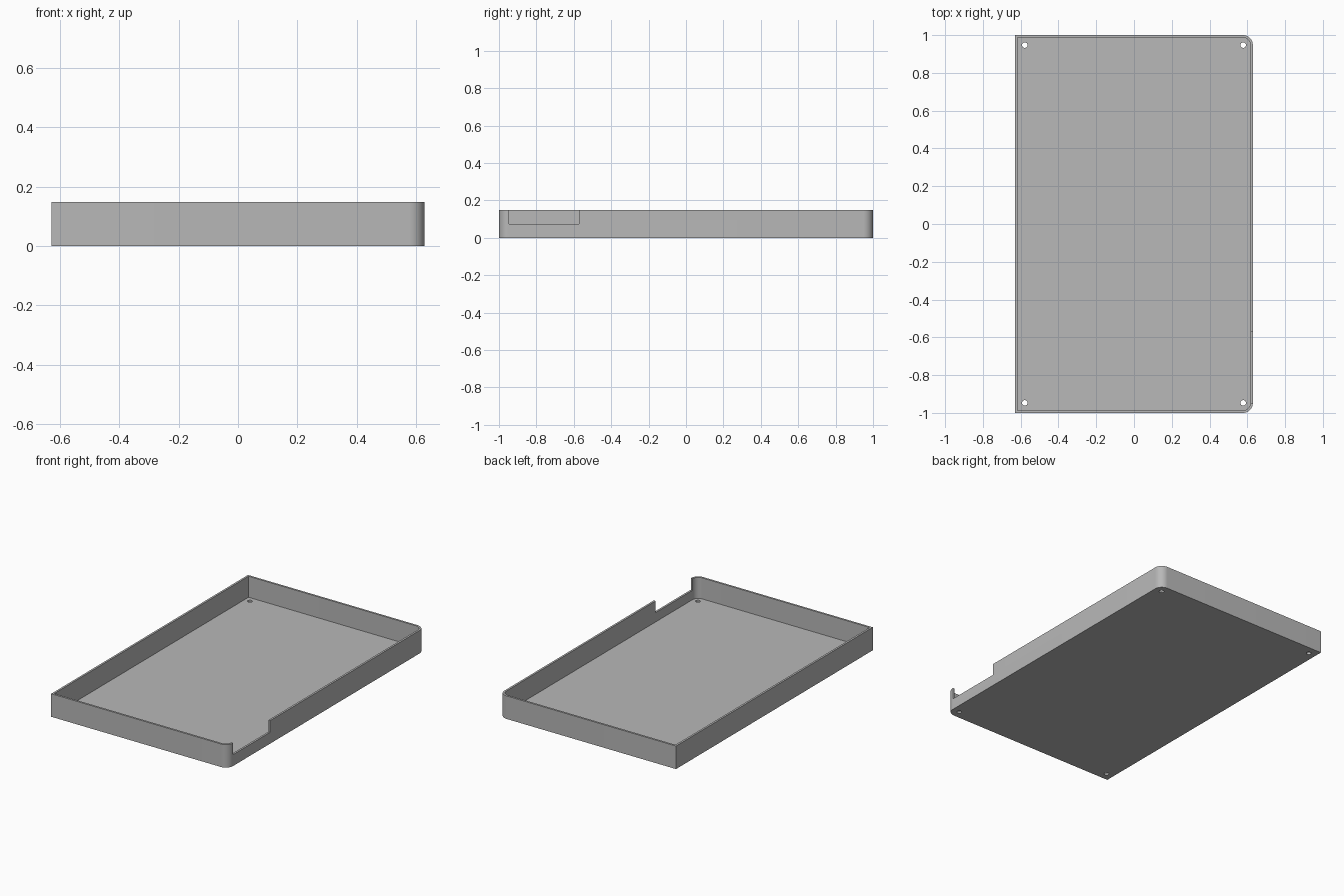
import bpy, bmesh, math

cube = bpy.data.objects.get("Cube")
if cube:
    bpy.data.objects.remove(cube, do_unlink=True)

HX, HY, H = 0.629, 1.0, 0.148      # half width, half length, height
T = 0.013                          # wall and floor thickness
R = 0.052                          # rounded corner radius on the +x side

grey = bpy.data.materials.new("plain grey")
grey.use_nodes = True
colour = (0.48, 0.48, 0.48, 1)
grey.diffuse_color = colour
grey.node_tree.nodes["Principled BSDF"].inputs["Base Color"].default_value = colour


def outline(inset, steps=12):
    """Rectangle with square corners at -x and round corners at +x."""
    x, y, r = HX - inset, HY - inset, R - inset
    pts = [(-x, y), (-x, -y)]
    for sign, start in ((-1, -90), (1, 0)):
        for i in range(steps + 1):
            a = math.radians(start + 90 * i / steps)
            pts.append((x - r + r * math.cos(a), sign * (y - r) + r * math.sin(a)))
    return pts


def prism(name, pts, z0, z1):
    """Closed solid extruded from a counter-clockwise outline."""
    bm = bmesh.new()
    face = bm.faces.new([bm.verts.new((x, y, z0)) for x, y in pts])
    top = bmesh.ops.extrude_face_region(bm, geom=[face])["geom"]
    bmesh.ops.translate(bm, vec=(0, 0, z1 - z0),
                        verts=[g for g in top if isinstance(g, bmesh.types.BMVert)])
    bmesh.ops.recalc_face_normals(bm, faces=bm.faces[:])
    mesh = bpy.data.meshes.new(name)
    bm.to_mesh(mesh)
    bm.free()
    mesh.materials.append(grey)
    obj = bpy.data.objects.new(name, mesh)
    bpy.context.collection.objects.link(obj)
    return obj


def circle(cx, cy, r, n=24):
    return [(cx + r * math.cos(math.tau * i / n), cy + r * math.sin(math.tau * i / n))
            for i in range(n)]


# Outer shell
tray = prism("tray", outline(0), 0, H)

# Cavity, connector notch in the +x wall, and four screw holes
cutters = [
    prism("cavity_cutter", outline(T), T, H + 0.1),
    prism("notch_cutter", [(HX - 0.04, -0.947), (HX + 0.1, -0.947),
                           (HX + 0.1, -0.572), (HX - 0.04, -0.572)], 0.073, H + 0.1),
]
for sx in (-1, 1):
    for sy in (-1, 1):
        cutters.append(prism("screw_hole_cutter",
                             circle(sx * 0.578, sy * 0.947, 0.0145), -0.05, T + 0.03))

bpy.ops.object.select_all(action='DESELECT')
tray.select_set(True)
bpy.context.view_layer.objects.active = tray
for cutter in cutters:
    cutter.hide_render = True
    mod = tray.modifiers.new("cut", 'BOOLEAN')
    mod.operation = 'DIFFERENCE'
    mod.solver = 'EXACT'
    mod.object = cutter
    bpy.ops.object.modifier_apply(modifier=mod.name)
    bpy.data.objects.remove(cutter, do_unlink=True)

# Smooth the rounded corners, keep the edges sharp
bpy.ops.object.shade_smooth_by_angle(angle=math.radians(30))
